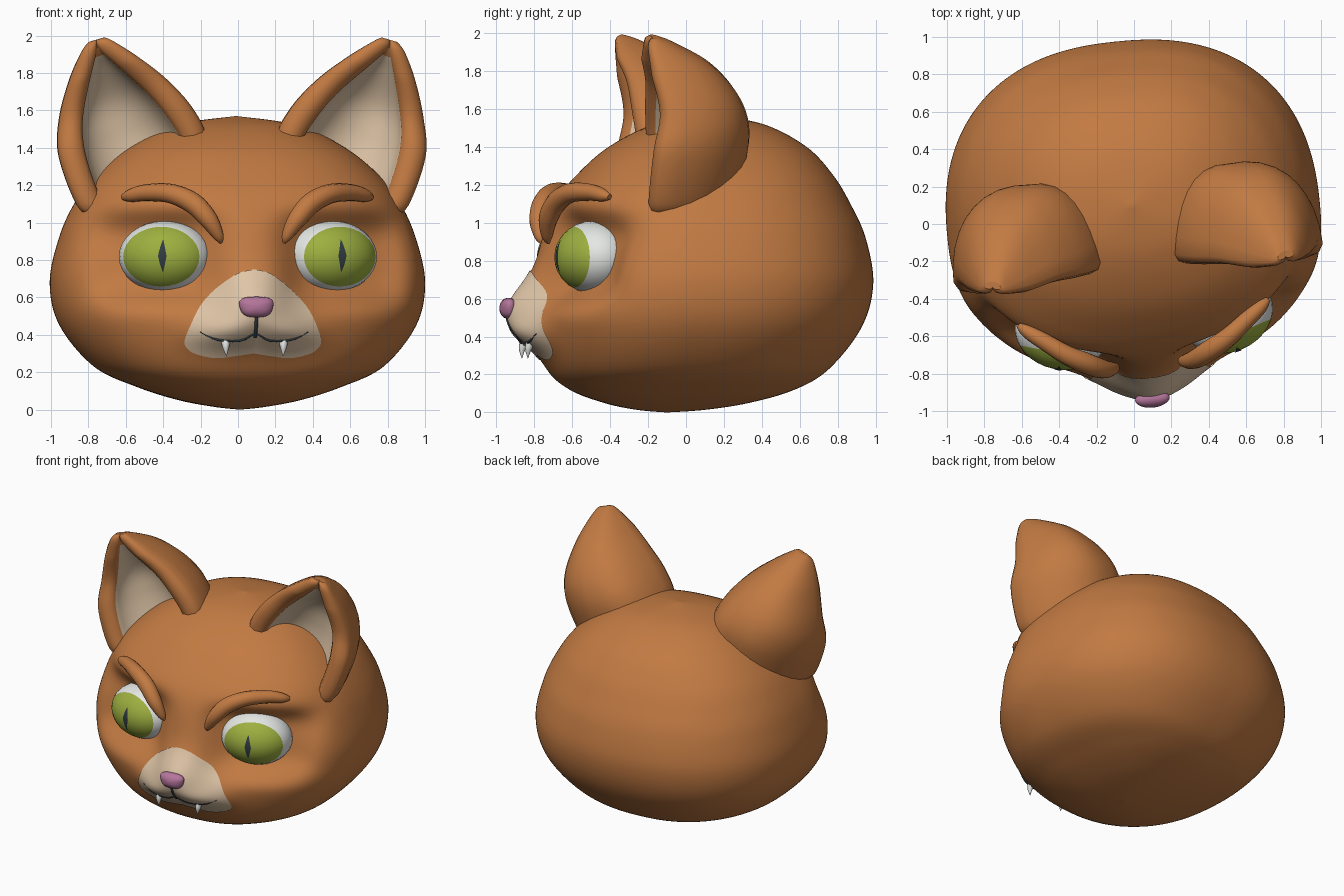
import bpy, bmesh, math
from mathutils import Vector

if "Cube" in bpy.data.objects:
    bpy.data.objects.remove(bpy.data.objects["Cube"])

YAW = math.radians(6)      # the whole head is turned slightly


def material(name, rgb):
    m = bpy.data.materials.new(name)
    m.diffuse_color = (*rgb, 1)
    m.use_nodes = True
    m.node_tree.nodes["Principled BSDF"].inputs["Base Color"].default_value = m.diffuse_color
    return m


FUR = material("orange_fur", (0.54, 0.195, 0.055))
CREAM = material("cream_fur", (0.74, 0.56, 0.385))
WHITE = material("eye_white", (0.78, 0.80, 0.78))
GREEN = material("iris_green", (0.34, 0.43, 0.05))
DARK = material("dark_line", (0.03, 0.045, 0.055))
PINK = material("nose_pink", (0.46, 0.18, 0.33))


def spline(table, u):
    """Catmull-Rom through the table rows, u in row units."""
    n = len(table) - 1
    i = min(int(u), n - 1)
    t = u - i
    a, b, c, d = (table[max(0, min(n, i + k))] for k in (-1, 0, 1, 2))
    return [0.5 * (2 * q + (r - p) * t + (2 * p - 5 * q + 4 * r - s) * t * t
                   + (3 * q - p - 3 * r + s) * t ** 3) for p, q, r, s in zip(a, b, c, d)]


def loft(name, rings, mats, rule=lambda i, j: 0, closed=True, front=False):
    bm = bmesh.new()
    vs = [[bm.verts.new(p) for p in r] for r in rings]
    n = len(rings[0])
    for i in range(len(rings) - 1):
        for j in range(n if closed else n - 1):
            k = (j + 1) % n
            f = bm.faces.new((vs[i][j], vs[i][k], vs[i + 1][k], vs[i + 1][j]))
            f.material_index = rule(i, j)
            f.smooth = True
    if closed and not front:
        for r in (vs[0], vs[-1]):
            if (r[0].co - r[n // 2].co).length > 1e-4:
                bm.faces.new(r)
    bmesh.ops.remove_doubles(bm, verts=bm.verts, dist=1e-5)
    bmesh.ops.recalc_face_normals(bm, faces=bm.faces)
    if front:              # open plates look towards -y
        bm.normal_update()
        if sum(f.normal.y for f in bm.faces) > 0:
            bmesh.ops.reverse_faces(bm, faces=bm.faces)
    me = bpy.data.meshes.new(name)
    bm.to_mesh(me)
    bm.free()
    for m in mats:
        me.materials.append(m)
    ob = bpy.data.objects.new(name, me)
    ob.rotation_euler.z = YAW
    bpy.context.collection.objects.link(ob)
    return ob


def tube(name, pts, mat, steps=6, sides=10):
    """Round sweep through rows of x, y, z, radius."""
    rows = [spline(pts, k / steps) for k in range((len(pts) - 1) * steps + 1)]
    rings = []
    for i, r in enumerate(rows):
        t = Vector(rows[min(i + 1, len(rows) - 1)][:3]) - Vector(rows[max(i - 1, 0)][:3])
        a = t.cross(Vector((0, 1, 0))).normalized()
        b = t.cross(a).normalized()
        rings.append([Vector(r[:3]) + r[3] * (a * math.cos(w) + b * math.sin(w))
                      for w in (2 * math.pi * k / sides for k in range(sides))])
    return loft(name, rings, [mat])


# Head levels: z, half width, front y, back y
HEAD = [(0, 0, -0.1, -0.1), (0.014, 0.13, -0.26, 0.1), (0.05, 0.32, -0.43, 0.33),
        (0.12, 0.54, -0.61, 0.57), (0.23, 0.77, -0.725, 0.75), (0.45, 0.95, -0.79, 0.92),
        (0.68, 1.0, -0.80, 0.98), (0.92, 0.95, -0.76, 0.94), (1.1, 0.87, -0.69, 0.86),
        (1.25, 0.76, -0.57, 0.77), (1.4, 0.58, -0.40, 0.63), (1.52, 0.33, -0.16, 0.4),
        (1.57, 0, 0.1, 0.1)]
P = 2.35


def middle(z, f, b):
    return f + (b - f) * 0.46


def bumps(x, z):
    """Muzzle pushed out, cheek pads, eye sockets pushed in."""
    x = abs(x)
    g = lambda cx, sx, cz, sz, p=2: math.exp(-abs((x - cx) / sx) ** p - abs((z - cz) / sz) ** p)
    return (-0.14 * g(0, 0.2, 0.53, 0.17) - 0.065 * g(0.18, 0.18, 0.41, 0.09)
            + 0.18 * g(0.51, 0.33, 0.81, 0.23, 4))


def face_y(x, z):
    """Front surface of the head at x, z."""
    lo, hi = 0, len(HEAD) - 1
    for _ in range(40):
        m = (lo + hi) / 2
        lo, hi = (m, hi) if spline(HEAD, m)[0] < z else (lo, m)
    _, w, f, b = spline(HEAD, lo)
    mid = middle(z, f, b)
    return mid - (mid - f) * (1 - abs(x / w) ** P) ** (1 / P) + bumps(x, z)


# Head
rings = []
N = 160
for k in range((len(HEAD) - 1) * 9 + 1):
    z, w, f, b = spline(HEAD, k / 9)
    w, z = max(w, 0), max(z, 0)
    mid = middle(z, f, b)
    ring = []
    for j in range(N):
        c, s = math.cos(2 * math.pi * j / N), math.sin(2 * math.pi * j / N)
        x = w * math.copysign(abs(c) ** (2 / P), c)
        h = abs(s) ** (2 / P)
        y = mid + (b - mid) * h if s >= 0 else mid - (mid - f) * h + bumps(x, z) * min(1, 2 * h)
        ring.append((x, y, z))
    rings.append(ring)
loft("head", rings, [FUR])

# Cream muzzle plate following the face
half = [(0, .75), (.06, .738), (.11, .715), (.205, .643), (.285, .555), (.335, .46), (.367, .37),
        (.35, .325), (.3, .295), (.2, .275), (.1, .285), (0, .30)]
half = [spline(half, k / 4) for k in range((len(half) - 1) * 4 + 1)]
outline = half + [(-x, z) for x, z in half[-2:0:-1]]
rings = []
for k in range(19):
    s = k / 18
    pts = [(x * s, 0.48 + (z - 0.48) * s) for x, z in outline]
    rings.append([(x, face_y(x, z) - 0.007, z) for x, z in pts])
loft("muzzle", rings, [CREAM], front=True)

# Nose, wider at the top
rings = []
for i in range(13):
    t = math.pi * i / 12
    ring = []
    for j in range(24):
        a = 2 * math.pi * j / 24
        sq = lambda v: math.copysign(abs(v) ** 0.7, v)
        u, v = math.sin(t) * sq(math.cos(a)), math.sin(t) * sq(math.sin(a))
        ring.append((0.09 * u * (1 + 0.15 * v), -0.94 - 0.047 * math.cos(t), 0.548 + 0.056 * v))
    rings.append(ring)
loft("nose", rings, [PINK])

# Mouth lines
def on_face(x, z, r):
    return (x, face_y(x, z) - 0.006, z, r)


tube("lip_cleft", [on_face(0, z, 0.01) for z in (0.51, 0.45, 0.39)], DARK)
tube("mouth", [on_face(x, z, r) for x, z, r in
               [(-.29, .415, .003), (-.2, .375, .007), (-.08, .37, .007), (0, .405, .007),
                (.08, .37, .007), (.2, .375, .007), (.29, .415, .003)]], DARK)

# Ear levels: inner edge xyz, outer edge xyz, depth, opening fraction
EAR = [(.24, -.16, 1.33, .80, -.22, 1.03, .42, .64), (.19, -.18, 1.46, .89, -.24, 1.09, .46, .66),
       (.27, -.20, 1.62, .985, -.22, 1.35, .48, .62), (.41, -.22, 1.77, .98, -.18, 1.55, .41, .54),
       (.57, -.26, 1.89, .93, -.22, 1.76, .30, .34), (.70, -.28, 1.97, .87, -.26, 1.91, .13, .04),
       (.745, -.265, 1.99, .83, -.25, 1.965, .03, .0)]
ARC, STEPS, LIP = 16, 8, 4

for side, s in (("left", -1), ("right", 1)):
    # Ear: cupped shell with a thick rounded rim and a cream inside
    rings = []
    for k in range((len(EAR) - 1) * STEPS + 1):
        v = spline(EAR, k / STEPS)
        A, B, depth, op = Vector(v[:3]), Vector(v[3:6]), max(v[6], 0), max(v[7], 0)
        M, H = (A + B) / 2, (B - A) / 2
        pt = lambda c, d: M + H * c + Vector((0, d, 0))
        bulge = 0.05 * min(1, H.length / 0.2)
        lip = [((1 + op) / 2 + (1 - op) / 2 * math.cos(a), -bulge * math.sin(a))
               for a in (math.pi * j / LIP for j in range(1, LIP))]
        ring = []
        for j in range(ARC + 1):
            a = math.pi * j / ARC
            c = math.cos(a)
            ring.append(pt(c if c > 0 else -abs(c) ** 0.65, depth * math.sin(a)))
        ring += [pt(-c, d) for c, d in lip]
        for j in range(ARC + 1):
            a = math.pi * (1 - j / ARC)
            ring.append(pt(op * math.cos(a), 0.75 * op * depth * math.sin(a)))
        ring += [pt(c, d) for c, d in reversed(lip)]
        rings.append([(p.x * s, p.y, p.z) for p in ring])
    first = ARC + LIP
    loft(side + "_ear", rings, [FUR, CREAM],
         lambda i, j: int(first <= j < first + ARC and i < 4.4 * STEPS))

    # Eyeball: deep in its socket, turned a little outward, iris as its front cap
    def eye(u, d, w, k=1.0):
        ca, sa = math.cos(math.radians(17)), math.sin(math.radians(17))
        x = 0.447 + k * (0.25 * u * ca + 0.2 * d * sa)
        y = -0.535 + k * (0.25 * u * sa - 0.2 * d * ca)
        return (s * x, y, 0.818 + k * 0.192 * w)

    rings = [[eye(math.sin(t) * math.cos(a), math.cos(t), math.sin(t) * math.sin(a))
              for a in (2 * math.pi * j / 32 for j in range(32))]
             for t in (math.pi * i / 16 for i in range(17))]
    loft(side + "_eye", rings, [GREEN, WHITE], lambda i, j: int(i >= 5))

    # Slit pupil plate
    rings = []
    for i in range(13):
        v = i / 6 - 1
        row = [(-0.09 + 0.09 * (1 - abs(v)) ** 0.8 * e, 0.02 + 0.45 * v) for e in (-1, 0, 1)]
        rings.append([eye(u, math.sqrt(1 - u * u - w * w), w, 1.02) for u, w in row])
    loft(side + "_pupil", rings, [DARK], closed=False, front=True)

    # Brow
    tube(side + "_brow", [(s * x, y, z, r) for x, y, z, r in
         [(.67, -.475, 1.135, .015), (.63, -.51, 1.145, .035), (.55, -.57, 1.16, .045),
          (.43, -.66, 1.155, .052), (.32, -.72, 1.105, .056), (.24, -.755, 1.02, .05),
          (.185, -.755, .93, .03), (.17, -.745, .89, .008)]], FUR, sides=14)

    # Fang
    y = face_y(0.155, 0.36)
    tube(side + "_fang", [(s * .155, y + .005, .375, .026), (s * .155, y - .01, .335, .018),
                          (s * .152, y - .012, .285, .001)], WHITE)
